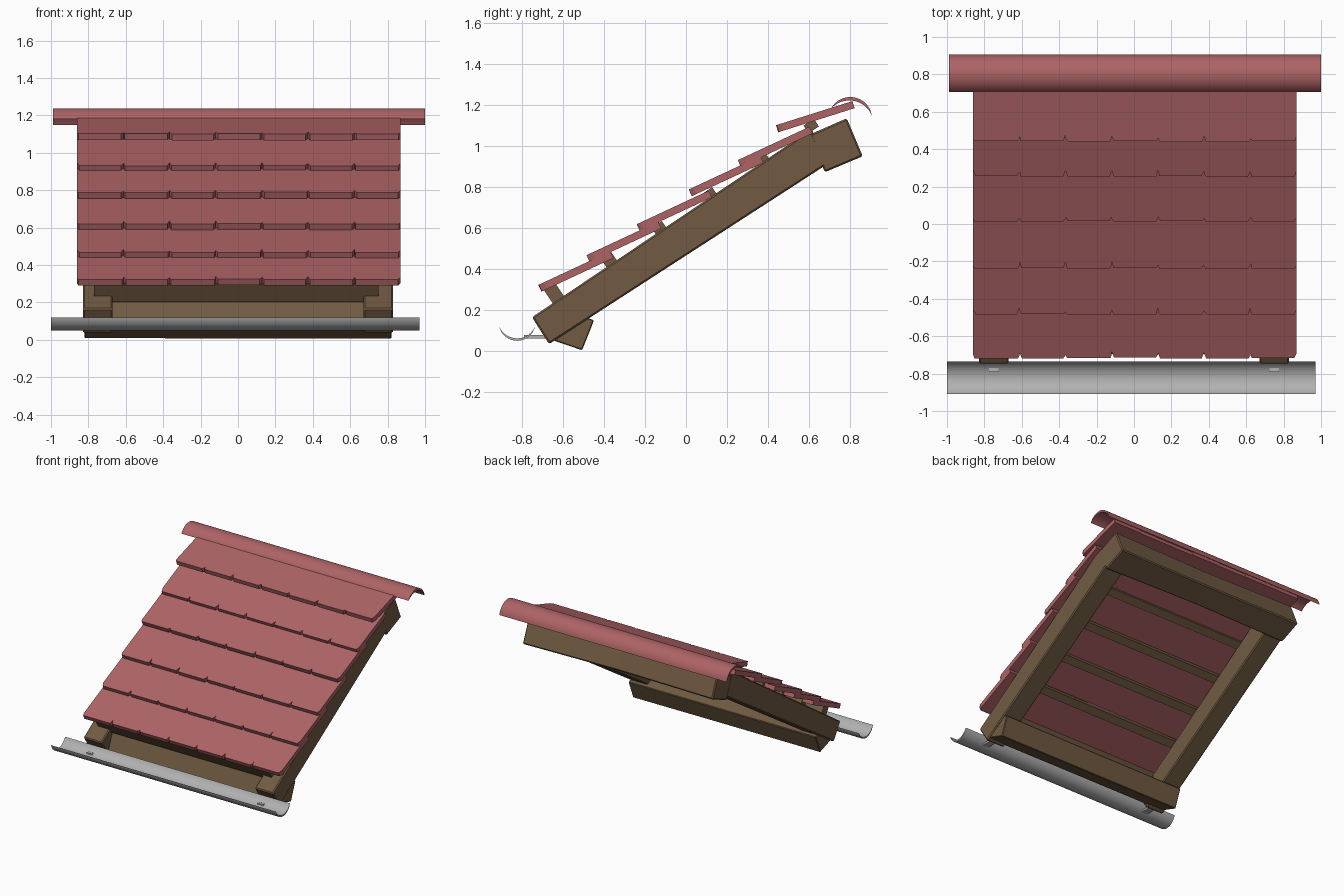
import bpy, bmesh, math, random
from mathutils import Vector

random.seed(4)
if "Cube" in bpy.data.objects:
    bpy.data.objects.remove(bpy.data.objects["Cube"])


def material(name, rgb):
    m = bpy.data.materials.new(name)
    m.use_nodes = True
    m.diffuse_color = (*rgb, 1)
    m.node_tree.nodes["Principled BSDF"].inputs["Base Color"].default_value = (*rgb, 1)
    return m


CLAY = material("red_clay", (0.42, 0.125, 0.13))
WOOD = material("brown_wood", (0.165, 0.105, 0.055))
METAL = material("grey_metal", (0.44, 0.44, 0.44))


def loft(name, rings, mat, bevel=0.0, smooth=False):
    """Skin matching rings of points into one capped solid."""
    bm = bmesh.new()
    loops = [[bm.verts.new(p) for p in ring] for ring in rings]
    n = len(loops[0])
    for a, b in zip(loops, loops[1:]):
        for i in range(n):
            j = (i + 1) % n
            bm.faces.new((a[i], a[j], b[j], b[i]))
    bm.faces.new(loops[0])
    bm.faces.new(loops[-1])
    bmesh.ops.recalc_face_normals(bm, faces=bm.faces)
    mesh = bpy.data.meshes.new(name)
    bm.to_mesh(mesh)
    bm.free()
    mesh.materials.append(mat)
    ob = bpy.data.objects.new(name, mesh)
    bpy.context.collection.objects.link(ob)
    if bevel:
        mod = ob.modifiers.new("worn_edges", "BEVEL")
        mod.width, mod.segments = bevel, 1
    if smooth:
        bpy.ops.object.select_all(action="DESELECT")
        ob.select_set(True)
        bpy.context.view_layer.objects.active = ob
        bpy.ops.object.shade_smooth_by_angle(angle=math.radians(40))
    return ob


def beam(name, profile, stations, mat, bevel=0.0, smooth=False):
    """Run a (y, z) profile along x; stations are (x, scale) pairs."""
    c = sum((Vector(p) for p in profile), Vector((0, 0))) / len(profile)
    rings = []
    for x, s in stations:
        rings.append([(x, *(c + (Vector(p) - c) * s)) for p in profile])
    return loft(name, rings, mat, bevel, smooth)


def box_profile(y, z, w, h, angle):
    u = Vector((math.cos(angle), math.sin(angle)))
    n = Vector((-u.y, u.x))
    c = Vector((y, z))
    return [c + u * (w / 2 * a) + n * (h / 2 * b)
            for a, b in ((-1, -1), (1, -1), (1, 1), (-1, 1))]


def crescent(a, b, outer, inner, steps=16):
    """Arc shell between two tips, bulging to the left of a -> b."""
    a, b = Vector(a), Vector(b)
    d = b - a
    width = d.length
    d.normalize()
    n = Vector((-d.y, d.x))

    def arc(h):
        half = 2 * math.atan(2 * h / width)
        r = width / 2 / math.sin(half)
        for i in range(steps + 1):
            t = half * (2 * i / steps - 1)
            yield (a + b) / 2 + d * r * math.sin(t) + n * (r * math.cos(t) - r + h)

    return list(arc(outer)) + list(arc(inner))[-2:0:-1]


# Sloping rafters
rafter = [(-0.75, 0.165), (-0.667, 0.034), (0.68, 0.905), (0.61, 1.08)]
for side, sx in (("left", 1), ("right", -1)):
    beam(f"{side}_rafter", rafter, [(sx * 0.67, 1), (sx * 0.83, 1)], WOOD, 0.008)

# Cross beams at the top and bottom, slightly hewn in the middle
ridge = [(0.783, 1.134), (0.861, 0.949), (0.676, 0.871), (0.603, 1.055)]
beam("ridge_beam", ridge,
     [(-0.83, 0.97), (-0.4, 0.93), (0, 0.9), (0.45, 0.95), (0.83, 1)], WOOD, 0.008)
eave = [(-0.448, 0.15), (-0.506, 0.004), (-0.67, 0.06), (-0.61, 0.213)]
beam("eave_beam", eave, [(-0.82, 0.97), (0, 0.98), (0.82, 1)], WOOD, 0.005)

# Battens lying across the rafters
PITCH = math.atan(0.673)
for i, y in enumerate((-0.37, -0.13, 0.115, 0.37, 0.61)):
    z = 0.165 + 0.673 * (y + 0.75) + 0.016
    beam(f"batten_{i + 1}", box_profile(y, z, 0.06, 0.045, PITCH),
         [(-0.77, 1), (0.75, 1)], WOOD)
beam("eave_batten", box_profile(-0.635, 0.27, 0.065, 0.12, PITCH),
     [(-0.77, 1), (0.75, 1)], WOOD)

# Overlapping rows of tiles: lower edge (y, z), tilt in degrees
ROWS = [(-0.72, 0.322, 25), (-0.485, 0.467, 25), (-0.24, 0.618, 25),
        (0.013, 0.787, 25), (0.252, 0.93, 25), (0.438, 1.1, 17.5)]
COLUMNS, START, STEP = 7, -0.86, 0.247
LENGTH, THICK = 0.385, 0.036
for r, (y, z, tilt) in enumerate(ROWS):
    angle = math.radians(tilt)
    up = Vector((0, math.cos(angle), math.sin(angle)))
    down = Vector((0, math.sin(angle), -math.cos(angle))) * THICK
    for c in range(COLUMNS):
        x0, x1 = START + c * STEP, START + (c + 1) * STEP
        base = Vector((0, y, z)) + up * random.uniform(0, 0.006)
        chip = [(random.uniform(0.006, 0.014), random.uniform(0.012, 0.04))
                for _ in range(2)]
        outline = [(x0 + chip[0][0], 0), (x1 - chip[1][0], 0), (x1, chip[1][1]),
                   (x1, LENGTH), (x0, LENGTH), (x0, chip[0][1])]
        top = [base + Vector((px, 0, 0)) + up * v for px, v in outline]
        loft(f"roof_tile_{r + 1}_{c + 1}", [top, [p + down for p in top]], CLAY)

# Curved ridge caps
cap = crescent((0.905, 1.148), (0.706, 1.18), -0.073, -0.056)
cap = crescent((0.706, 1.18), (0.905, 1.148), 0.073, 0.056)
for i in range(6):
    x = -0.99 + i * 0.3317
    beam(f"ridge_cap_{i + 1}", cap, [(x, 1), (x + 0.3317, 1)], CLAY, smooth=True)

# Rain gutter with its two brackets
gutter = crescent((-0.735, 0.12), (-0.91, 0.12), 0.07, 0.058)
beam("gutter", gutter, [(-1, 1), (0.97, 1)], METAL, smooth=True)
for side, x in (("left", 0.75), ("right", -0.75)):
    beam(f"{side}_gutter_bracket", box_profile(-0.725, 0.07, 0.13, 0.016, 0),
         [(x - 0.025, 1), (x + 0.025, 1)], METAL)
